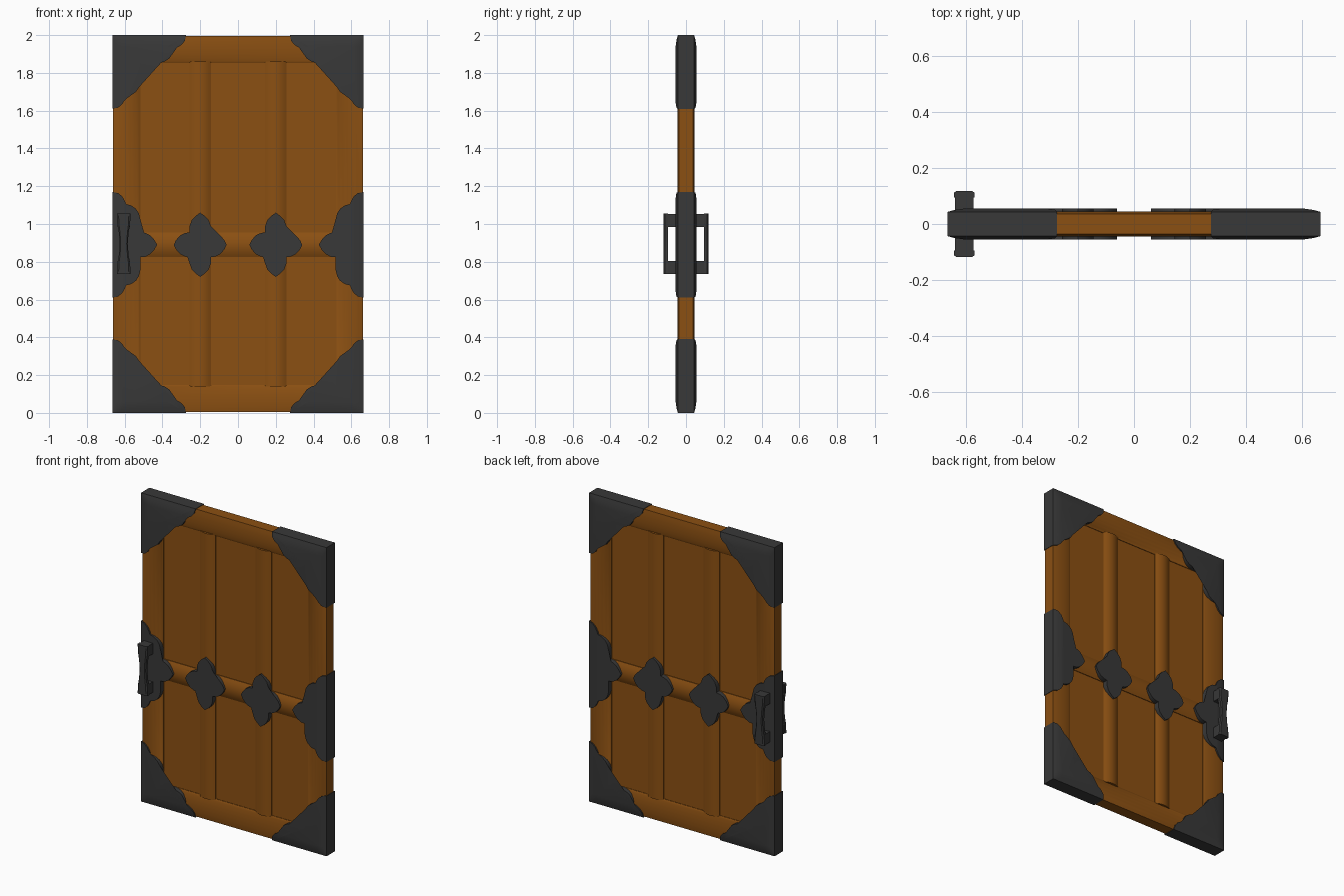
import bpy, bmesh, math

if "Cube" in bpy.data.objects:
    bpy.data.objects.remove(bpy.data.objects["Cube"])

W, H, MID = 0.665, 2.0, 0.89     # half width, height, middle rail height


def material(name, rgb):
    m = bpy.data.materials.new(name)
    m.diffuse_color = (*rgb, 1)
    m.use_nodes = True
    m.node_tree.nodes["Principled BSDF"].inputs["Base Color"].default_value = m.diffuse_color
    return m


WOOD = material("brown_wood", (0.26, 0.08, 0.006))
IRON = material("dark_iron", (0.04, 0.04, 0.04))


def finish(bm, name, mat, angle=35):
    bmesh.ops.recalc_face_normals(bm, faces=bm.faces)
    me = bpy.data.meshes.new(name)
    bm.to_mesh(me)
    bm.free()
    me.materials.append(mat)
    ob = bpy.data.objects.new(name, me)
    bpy.context.collection.objects.link(ob)
    bpy.ops.object.select_all(action='DESELECT')
    ob.select_set(True)
    bpy.context.view_layer.objects.active = ob
    bpy.ops.object.shade_smooth_by_angle(angle=math.radians(angle))
    return ob


def loft(bm, rings, closed=False):
    """Skin rings of equal size; cap the ends or close the loop."""
    rows = [[bm.verts.new(p) for p in r] for r in rings]
    n = len(rows[0])
    pairs = list(zip(rows, rows[1:])) + ([(rows[-1], rows[0])] if closed else [])
    for a, b in pairs:
        for i in range(n):
            j = (i + 1) % n
            bm.faces.new((a[i], a[j], b[j], b[i]))
    if not closed:
        bm.faces.new(rows[0])
        bm.faces.new(rows[-1])


def box(name, mat, lo, hi):
    bm = bmesh.new()
    loft(bm, [[(lo[0], lo[1], z), (hi[0], lo[1], z), (hi[0], hi[1], z), (lo[0], hi[1], z)]
              for z in (lo[2], hi[2])])
    return finish(bm, name, mat)


# Recessed panel
box("panel", WOOD, (-0.53, -0.02, 0.13), (0.53, 0.02, 1.87))

# Mitred outer frame: rounded section (inset, half depth) swept round the door
section = [(0.004, 0.036), (0.02, 0.041), (0.045, 0.0445), (0.07, 0.045),
           (0.095, 0.0425), (0.12, 0.036), (0.137, 0.029), (0.148, 0.023)]
loop = [(t, -d) for t, d in section] + [(t, d) for t, d in reversed(section)]
bm = bmesh.new()
loft(bm, [[(-W + t, y, t), (W - t, y, t), (W - t, y, H - t), (-W + t, y, H - t)]
          for t, y in loop], closed=True)
finish(bm, "outer_frame", WOOD)


# Rounded inner bars
def bar_section(half):
    ts = [i / 5 - 1 for i in range(11)]
    d = [0.024 + 0.018 * (1 - t * t) for t in ts]
    front = [(t * half, -y) for t, y in zip(ts, d)]
    return front + [(a, -y) for a, y in reversed(front)]


for side, s in (("left", -1), ("right", 1)):
    bm = bmesh.new()
    loft(bm, [[(s * 0.2 + a, y, z) for a, y in bar_section(0.056)] for z in (0.14, 1.86)])
    finish(bm, "upright_bar_" + side, WOOD)
bm = bmesh.new()
loft(bm, [[(x, y, MID + a) for a, y in bar_section(0.066)] for x in (-0.525, 0.525)])
finish(bm, "middle_rail", WOOD)


# Iron plates: outline in (u, v), thinned towards the outer edge
def depth(t):
    pts = [(0, 0.043), (0.025, 0.050), (0.06, 0.055)]
    for (a, da), (b, db) in zip(pts, pts[1:]):
        if t <= b:
            return da + (db - da) * max(0, t - a) / (b - a)
    return 0.055


def plate(name, outline, edge, cuts, place):
    bm = bmesh.new()
    f = bm.faces.new([bm.verts.new((u, 0, v)) for u, v in outline])
    bmesh.ops.triangulate(bm, faces=[f])
    for co, no in cuts:
        bmesh.ops.bisect_plane(bm, geom=bm.verts[:] + bm.edges[:] + bm.faces[:],
                               plane_co=co, plane_no=no, dist=1e-5)
    front = bm.verts[:]
    ext = bmesh.ops.extrude_face_region(bm, geom=bm.faces[:], use_keep_orig=True)
    back = [g for g in ext["geom"] if isinstance(g, bmesh.types.BMVert)]
    for verts, sign in ((front, -1), (back, 1)):
        for v in verts:
            u, w = v.co.x, v.co.z
            x, z = place(u, w)
            v.co = (x, sign * depth(edge(u, w)), z)
    return finish(bm, name, IRON, 30)


scallop = [(0, .39), (.03, .384), (.052, .366), (.066, .342), (.072, .325),
           (.1, .318), (.125, .3), (.14, .277), (.148, .245)]
u_cuts = [((t, 0, 0), (1, 0, 0)) for t in (0.025, 0.06)]
v_cuts = [((0, 0, t), (0, 0, 1)) for t in (0.025, 0.06)]

# L-shaped corner plates
corner = [(0, 0)] + [(v, u) for u, v in scallop] + [(.148, .148)] + scallop[::-1]
for sx, side in ((-1, "left"), (1, "right")):
    for sz, z0, level in ((1, 0, "bottom"), (-1, H, "top")):
        plate(f"corner_plate_{level}_{side}", corner, min,
              u_cuts + v_cuts + [((0, 0, 0), (1, 0, -1))],
              lambda u, v: (sx * (W - u), z0 + sz * v))

# Side plates with a lobe on the middle rail
upper = [(u, v - 0.11) for u, v in scallop] + [(.148, .066), (.175, .063), (.2, .05),
                                               (.222, .026)]
side_outline = upper + [(.237, 0)] + [(u, -v) for u, v in reversed(upper)]
for sx, side in ((-1, "left"), (1, "right")):
    plate("side_plate_" + side, side_outline, lambda u, v: u, u_cuts,
          lambda u, v: (sx * (W - u), MID + v))

# Four-lobed plates where the bars cross
quad = [(.14, 0), (.128, .025), (.105, .05), (.08, .062), (.056, .066),
        (.056, .1), (.045, .13), (.025, .152), (0, .17)]
half = quad + [(-u, v) for u, v in reversed(quad[:-1])]
lobes = half + [(u, -v) for u, v in reversed(half[1:-1])]
for sx, side in ((-1, "left"), (1, "right")):
    plate("cross_plate_" + side, lobes, lambda u, v: 1, [],
          lambda u, v: (sx * 0.2 + u, MID + v))

# Waisted pull handles, front and back
HX, HZ = -0.605, 0.895
stations = [(-.16, .036), (-.105, .034), (-.06, .026), (0, .021),
            (.06, .026), (.105, .034), (.16, .036)]
for sy, side in ((-1, "front"), (1, "back")):
    bm = bmesh.new()
    loft(bm, [[(HX - w, sy * .094, HZ + z), (HX + w, sy * .094, HZ + z),
               (HX + w, sy * .112, HZ + z), (HX + w * .75, sy * .118, HZ + z),
               (HX - w * .75, sy * .118, HZ + z), (HX - w, sy * .112, HZ + z)]
              for z, w in stations])
    finish(bm, "handle_grip_" + side, IRON, 25)
    for sz, level in ((-1, "lower"), (1, "upper")):
        y0, y1 = sorted((sy * 0.05, sy * 0.1))
        z0, z1 = sorted((HZ + sz * 0.09, HZ + sz * 0.159))
        box(f"handle_post_{level}_{side}", IRON, (HX - .033, y0, z0), (HX + .033, y1, z1))
